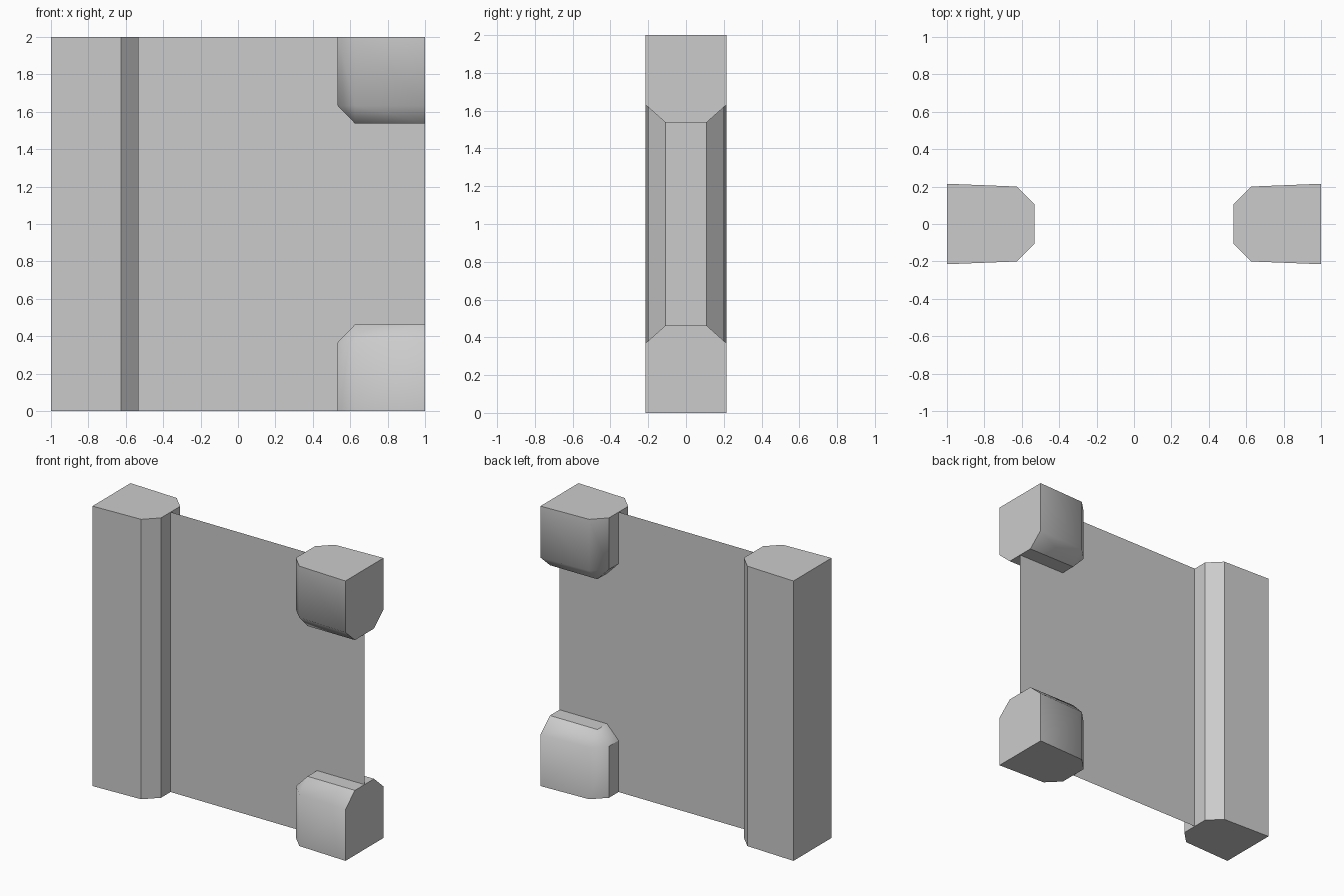
import bpy, bmesh

if "Cube" in bpy.data.objects:
    bpy.data.objects.remove(bpy.data.objects["Cube"])

# Half cross-section shared by the post and the corner blocks: (|x|, y)
HALF = [(1.0, 0.215), (0.625, 0.2), (0.533, 0.108)]
PROFILE = HALF + [(x, -y) for x, y in reversed(HALF)]
# Smaller end section of a corner block; doubled points merge into the clipped corners
TIP_HALF = [(1.0, 0.108), (0.625, 0.108), (0.625, 0.108)]
TIP = TIP_HALF + [(x, -y) for x, y in reversed(TIP_HALF)]


def loft(name, sections, side, smooth=False):
    """Skin a stack of (section, z) rings and cap both ends."""
    bm = bmesh.new()
    rings = [[bm.verts.new((side * x, y, z)) for x, y in pts] for pts, z in sections]
    n = len(rings[0])
    for a, b in zip(rings, rings[1:]):
        for i in range(n):
            j = (i + 1) % n
            bm.faces.new((a[i], a[j], b[j], b[i]))
    bm.faces.new(rings[0])
    bm.faces.new(rings[-1])
    bmesh.ops.remove_doubles(bm, verts=bm.verts[:], dist=1e-5)
    bmesh.ops.recalc_face_normals(bm, faces=bm.faces[:])
    bm.normal_update()
    if smooth:
        # Soft bevels, but crisp borders around the flat axis-aligned faces
        for f in bm.faces:
            f.smooth = True
        for e in bm.edges:
            e.smooth = not any(max(abs(f.normal.x), abs(f.normal.z)) > 0.99
                               for f in e.link_faces)
    mesh = bpy.data.meshes.new(name)
    bm.to_mesh(mesh)
    bm.free()
    obj = bpy.data.objects.new(name, mesh)
    bpy.context.collection.objects.link(obj)
    return obj


# Full-height hinge-side post
loft("post", [(PROFILE, 0), (PROFILE, 2)], -1)

# Corner blocks, mirrored top and bottom
for name, height in (("lower_block", lambda z: z), ("upper_block", lambda z: 2 - z)):
    loft(name, [(PROFILE, height(0)), (PROFILE, height(0.368)), (TIP, height(0.463))],
         1, smooth=True)

# Thin sheet panel
bpy.ops.mesh.primitive_plane_add(size=2, location=(0, 0, 1), rotation=(1.5707963, 0, 0))
panel = bpy.context.object
panel.name = "panel"
